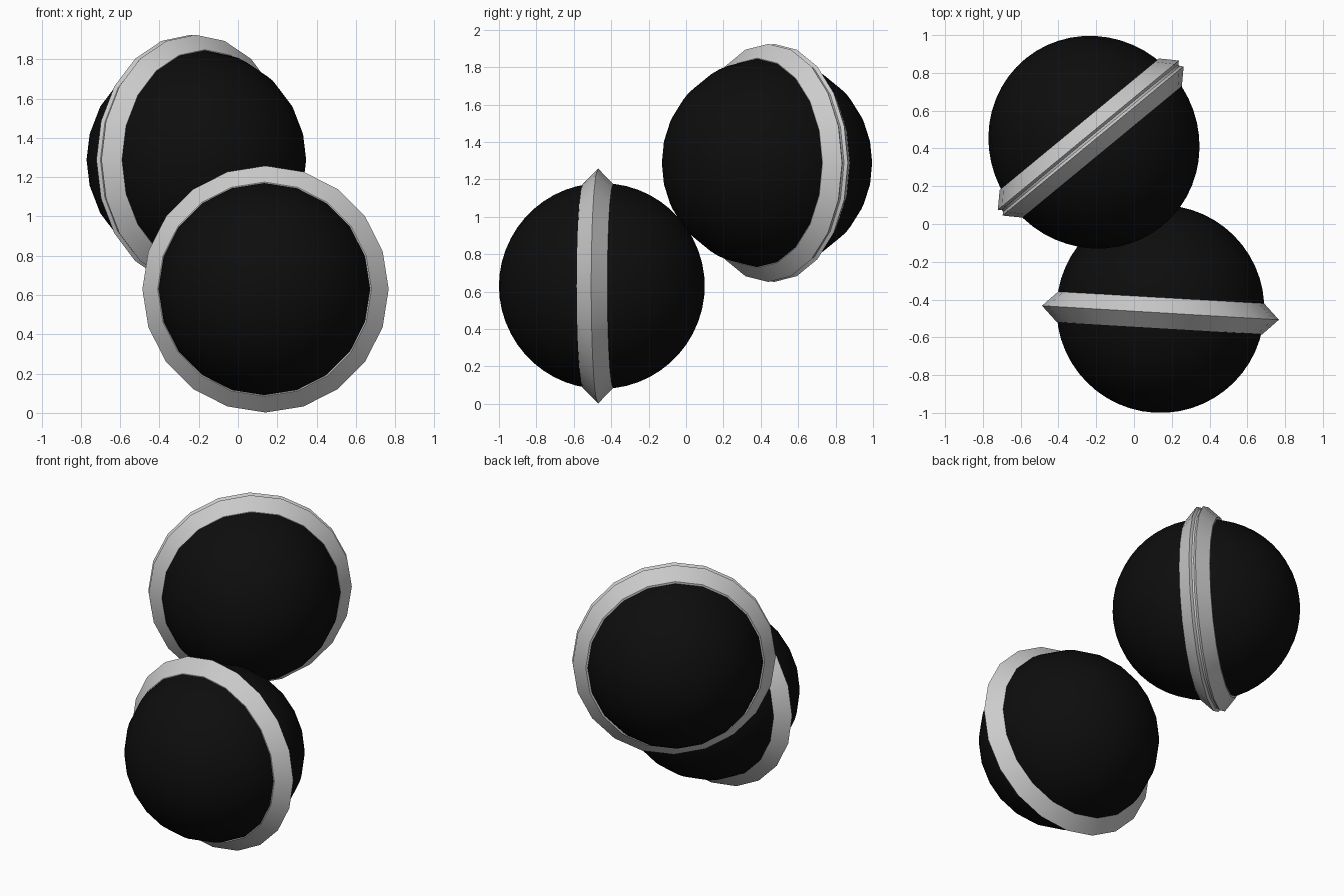
import bpy, bmesh, math

SIDES = 20

old = bpy.data.objects.get("Cube")
if old:
    bpy.data.objects.remove(old, do_unlink=True)


def make_material(name, value):
    mat = bpy.data.materials.new(name)
    mat.use_nodes = True
    colour = (value, value, value, 1)
    mat.diffuse_color = colour
    mat.node_tree.nodes["Principled BSDF"].inputs["Base Color"].default_value = colour
    return mat


black = make_material("black", 0.004)
grey = make_material("light_grey", 0.6)


def finish(bm, name, mat, location, turn, angle):
    """Stand the local z axis forward, turn it about the vertical and shade it."""
    bmesh.ops.recalc_face_normals(bm, faces=bm.faces)
    mesh = bpy.data.meshes.new(name)
    bm.to_mesh(mesh)
    bm.free()
    mesh.materials.append(mat)
    obj = bpy.data.objects.new(name, mesh)
    bpy.context.collection.objects.link(obj)
    obj.location = location
    obj.rotation_euler = (math.radians(90), 0, math.radians(turn))
    bpy.ops.object.select_all(action="DESELECT")
    obj.select_set(True)
    bpy.context.view_layer.objects.active = obj
    bpy.ops.object.shade_smooth_by_angle(angle=math.radians(angle))


def ball(name, location, turn, radius, stretch):
    bm = bmesh.new()
    bmesh.ops.create_uvsphere(bm, u_segments=SIDES, v_segments=26, radius=radius)
    bmesh.ops.scale(bm, vec=stretch, verts=bm.verts)
    finish(bm, name, black, location, turn, 40)


def band(name, location, turn, profile, height=1):
    """Revolve a closed (radius, depth) profile into a faceted ring."""
    bm = bmesh.new()
    loops = []
    for i in range(SIDES):
        a = math.tau * i / SIDES
        loops.append([bm.verts.new((r * math.cos(a), r * math.sin(a) * height, d))
                      for r, d in profile])
    n = len(profile)
    for i in range(SIDES):
        p, q = loops[i], loops[(i + 1) % SIDES]
        for j in range(n):
            k = (j + 1) % n
            bm.faces.new((p[j], q[j], q[k], p[k]))
    finish(bm, name, grey, location, turn, 25)


# Lower ball with a single ridged band
ball("lower_ball", (0.14, -0.45, 0.63), -3.4, 0.55, (1, 1, 1))
band("lower_band", (0.14, -0.47, 0.63), -3.4,
     [(0.52, -0.082), (0.545, -0.082), (0.628, 0), (0.545, 0.082), (0.52, 0.082)])

# Upper ball with a band split by a narrow groove
ball("upper_ball", (-0.212, 0.433, 1.288), 39.5, 0.55, (1, 1.02, 1.04))
band("upper_band", (-0.229, 0.455, 1.288), 39.5,
     [(0.52, -0.095), (0.547, -0.095), (0.621, -0.02), (0.606, -0.006),
      (0.606, 0.006), (0.621, 0.02), (0.547, 0.095), (0.52, 0.095)], 1.025)
